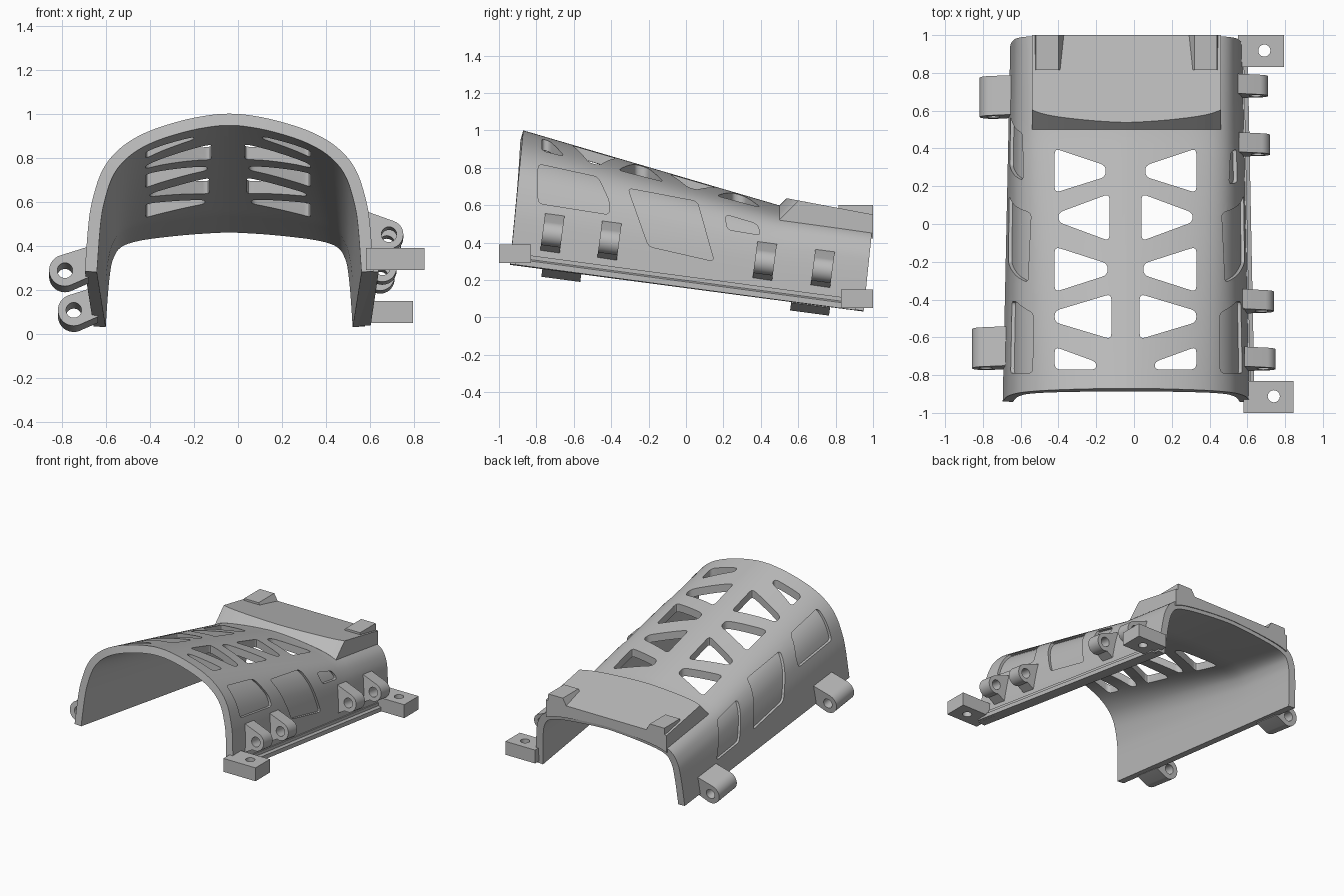
import bpy, bmesh, math
from mathutils import Vector

cube = bpy.data.objects.get("Cube")
if cube:
    bpy.data.objects.remove(cube)

grey = bpy.data.materials.new("mid grey")
grey.use_nodes = True
grey.diffuse_color = (0.5, 0.5, 0.5, 1)
grey.node_tree.nodes["Principled BSDF"].inputs["Base Color"].default_value = (0.5, 0.5, 0.5, 1)

MID = -0.04     # centre line of the cover
TILT = -0.133   # slope of the bottom edge


def finish(name, bm, fix_normals=True):
    if fix_normals:
        bmesh.ops.recalc_face_normals(bm, faces=bm.faces)
    mesh = bpy.data.meshes.new(name)
    bm.to_mesh(mesh)
    bm.free()
    mesh.materials.append(grey)
    obj = bpy.data.objects.new(name, mesh)
    bpy.context.collection.objects.link(obj)
    return obj


def activate(obj):
    bpy.ops.object.select_all(action='DESELECT')
    obj.select_set(True)
    bpy.context.view_layer.objects.active = obj


def smooth(obj, degrees=32):
    activate(obj)
    bpy.ops.object.shade_smooth_by_angle(angle=math.radians(degrees))


def boolean(obj, cutter, operation='DIFFERENCE'):
    cutter.hide_render = True
    mod = obj.modifiers.new("cut", 'BOOLEAN')
    mod.operation, mod.object, mod.solver = operation, cutter, 'EXACT'
    activate(obj)
    bpy.ops.object.modifier_apply(modifier=mod.name)
    bpy.data.objects.remove(cutter)


def prism(name, polygons, axis, lo, hi):
    """Extrude flat outlines along an axis."""
    place = {'x': lambda a, b, c: (c, a, b),
             'y': lambda a, b, c: (a, c, b),
             'z': lambda a, b, c: (a, b, c)}[axis]
    bm = bmesh.new()
    for poly in polygons:
        bottom = [bm.verts.new(place(a, b, lo)) for a, b in poly]
        top = [bm.verts.new(place(a, b, hi)) for a, b in poly]
        bm.faces.new(bottom)
        bm.faces.new(top)
        for i in range(len(poly)):
            j = (i + 1) % len(poly)
            bm.faces.new((bottom[i], bottom[j], top[j], top[i]))
    return finish(name, bm)


def rounded(points, r=0.03):
    """Round the corners of an outline."""
    out = []
    pts = [Vector(p) for p in points]
    for i, p in enumerate(pts):
        ends = []
        for q in (pts[i - 1], pts[(i + 1) % len(pts)]):
            ends.append(p + (q - p).normalized() * min(r, (q - p).length * 0.45))
        for k in range(5):
            s = k / 4
            out.append(tuple(ends[0] * (1 - s) ** 2 + p * 2 * s * (1 - s) + ends[1] * s * s))
    return out


def circle(r, n=28):
    return [(r * math.cos(math.tau * i / n), r * math.sin(math.tau * i / n)) for i in range(n)]


# Arch cross-section, as fractions of half width and height
FRONT = [(1, 0), (.977, .3), (.954, .44), (.885, .65), (.756, .79), (.57, .89),
         (.305, .965), (.1, .997), (0, 1)]
BACK = [(1, 0), (.985, .3), (.97, .5), (.95, .66), (.88, .83), (.72, .92),
        (.36, .975), (.1, .997), (0, 1)]


def mix(a, b, t):
    return a + (b - a) * t


def half_section(t):
    pts = [(mix(a[0], b[0], t), mix(a[1], b[1], t)) for a, b in zip(FRONT, BACK)]
    for _ in range(2):
        new = [pts[0]]
        for p, q in zip(pts, pts[1:]):
            new += [(mix(p[0], q[0], s), mix(p[1], q[1], s)) for s in (.25, .75)]
        pts = new + [pts[-1]]
    width, low = mix(.655, .615, t), mix(.285, .035, t)
    high = mix(1, .6, t / .73) if t < .73 else mix(.6, .515, (t - .73) / .27)
    return [(u * width, mix(mix(-.94, .95, t), mix(-.87, 1, t), v), mix(low, high, v))
            for u, v in pts]


def arch_shell(name, thickness, offset):
    bm = bmesh.new()
    rows = []
    for i in range(27):
        half = half_section(i / 26)
        full = [(-x, y, z) for x, y, z in half] + half[-2::-1]
        rows.append([bm.verts.new((x + MID, y, z)) for x, y, z in full])
    for a, b in zip(rows, rows[1:]):
        for j in range(len(a) - 1):
            bm.faces.new((a[j], a[j + 1], b[j + 1], b[j]))
    obj = finish(name, bm, False)
    mod = obj.modifiers.new("wall", 'SOLIDIFY')
    mod.thickness, mod.offset, mod.use_even_offset = thickness, offset, True
    activate(obj)
    bpy.ops.object.modifier_apply(modifier=mod.name)
    return obj


shell = arch_shell("arched_cover", 0.055, -1)

# Triangular windows through the top
windows = [[(-.42, .4), (-.42, .165), (-.15, .25), (-.15, .31)],
           [(-.13, .16), (-.13, -.09), (-.4, .01), (-.4, .06)],
           [(-.42, -.12), (-.42, -.36), (-.14, -.27), (-.14, -.21)],
           [(-.12, -.37), (-.12, -.61), (-.42, -.52), (-.42, -.46)],
           [(-.42, -.65), (-.42, -.77), (-.2, -.77), (-.2, -.73)]]
windows += [[(-.09 - x, y) for x, y in w] for w in windows]
boolean(shell, prism("window_cutter", [rounded(w) for w in windows], 'z', -1, 2))

# Shallow pockets in both side walls
pocket_a = [(-.79, .82), (-.47, .75), (-.41, .62), (-.41, .55), (-.79, .61)]
pocket_b = [(-.31, .69), (.06, .62), (.15, .3), (-.2, .38)]
small = [(.21, .55), (.38, .5), (.4, .44), (.22, .47)]
large = [(.23, .54), (.48, .48), (.57, .23), (.31, .27)]
for third, lo, hi in ((small, .2, 1), (large, -1, -.2)):
    skin = arch_shell("pocket_skin", 0.036, 0)
    outlines = [rounded(p, .025) for p in (pocket_a, pocket_b, third)]
    boolean(skin, prism("pocket_area", outlines, 'x', lo, hi), 'INTERSECT')
    boolean(shell, skin)
smooth(shell)


# Raised flat pad over the rear of the arch, with a sloped front
def arch_height(x, y):
    pts = half_section((y + .87) / 1.87)
    for p, q in zip(pts, pts[1:]):
        if q[0] <= abs(x) <= p[0]:
            return mix(p[2], q[2], (p[0] - abs(x)) / (p[0] - q[0]))
    return pts[0][2]


bm = bmesh.new()
columns = []
for i in range(25):
    x = mix(-.5, .5, i / 24)
    za, zb = arch_height(x, .5), arch_height(x, 1)
    rise = (.6445 - za) / 1.19
    loop = [(.5, za), (.5 + rise, za + rise), (1, .55), (1, zb - .03), (.5, za - .03)]
    columns.append([bm.verts.new((x + MID, y, z)) for y, z in loop])
for a, b in zip(columns, columns[1:]):
    for j in range(5):
        k = (j + 1) % 5
        bm.faces.new((a[j], b[j], b[k], a[k]))
bm.faces.new(columns[0])
bm.faces.new(columns[-1])
finish("rear_pad", bm)

# Stop blocks on the rear corners of the pad
for side, label in ((-1, "right"), (1, "left")):
    outline = [(MID + side * x, z) for x, z in ((.49, .49), (.48, .6), (.36, .6), (.32, .53))]
    prism("rear_stop_" + label, [outline], 'y', .815, 1)

# Ledge along the lower edge of one wall
ledge = prism("lower_ledge", [[(-.03, -.03), (.035, -.03), (.035, 0), (.015, .008),
                               (.015, .03), (-.03, .03)]], 'y', -.92, .92)
ledge.location = (.585, 0, .19)
ledge.rotation_euler = (TILT, 0, .02)


# Hinge lugs
def lug(name, pos, width, radius, side, wall, top, bottom):
    arc = [math.radians(d) for d in range(-110, 71, 10)]
    outline = [(-wall, top), (-wall, bottom)] + \
              [(radius * math.cos(a), radius * math.sin(a)) for a in arc]
    outline = [(side * x, z) for x, z in outline]
    obj = prism(name, [outline], 'y', -width / 2, width / 2)
    boolean(obj, prism("pin_cutter", [circle(.035)], 'y', -1, 1))
    obj.location = pos
    obj.rotation_euler.x = TILT
    smooth(obj)


for i, pos in enumerate([(.685, -.715, .445), (.675, -.41, .405),
                         (.655, .42, .295), (.645, .73, .255)]):
    lug(f"narrow_lug_{i + 1}", pos, .105, .065, 1, .1, .105, -.105)
for i, pos in enumerate([(-.785, -.66, .275), (-.745, .67, .095)]):
    lug(f"wide_lug_{i + 1}", pos, .21, .072, -1, .11, .11, -.03)

# Mounting blocks with screw holes
for label, x0, x1, y0, z0, hx in (("front", .58, .845, -1, .29, .74),
                                  ("rear", .55, .795, .83, .05, .69)):
    block = prism(label + "_mount", [[(x0, y0), (x1, y0), (x1, y0 + .17), (x0, y0 + .17)]],
                  'z', z0, z0 + .1)
    hole = [(hx + a, y0 + .088 + b) for a, b in circle(.032)]
    boolean(block, prism("screw_cutter", [hole], 'z', -1, 2))
    smooth(block)
